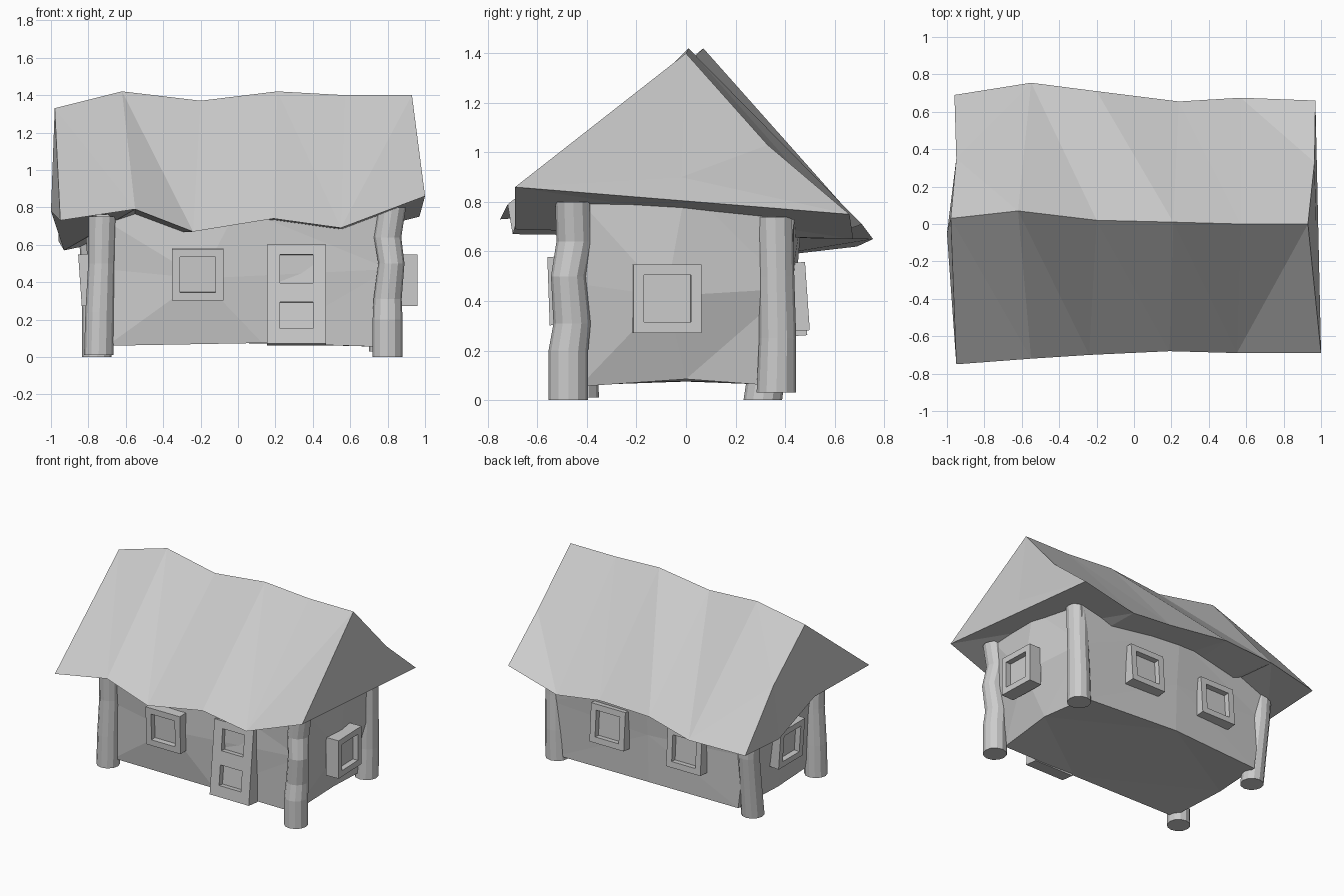
import bpy, bmesh
from math import radians, cos, sin, tau
from mathutils import Matrix, Vector

if "Cube" in bpy.data.objects:
    bpy.data.objects.remove(bpy.data.objects["Cube"])


def add_object(name, bm):
    bmesh.ops.recalc_face_normals(bm, faces=bm.faces[:])
    mesh = bpy.data.meshes.new(name)
    bm.to_mesh(mesh)
    bm.free()
    ob = bpy.data.objects.new(name, mesh)
    bpy.context.collection.objects.link(ob)
    return ob


# Sagging thatched roof: ridge and two eave lines, closed into a solid
def build_roof():
    ridge = [(-.98, .03, 1.33), (-.62, .07, 1.42), (-.2, .02, 1.37),
             (.21, .01, 1.42), (.57, 0, 1.40), (.93, 0, 1.40)]
    front = [(-.95, -.75, .73), (-.55, -.72, .79), (-.24, -.70, .67),
             (.19, -.68, .74), (.55, -.69, .69), (1.0, -.69, .86)]
    back = [(-.96, .69, .62), (-.55, .755, .65), (-.2, .71, .71),
            (.24, .655, .69), (.57, .675, .65), (.97, .66, .75)]
    bm = bmesh.new()
    r, f, b = [[bm.verts.new(p) for p in line] for line in (ridge, front, back)]
    left_mid, left_low, left_slope = [bm.verts.new(p) for p in (
        (-1.0, -.05, .78), (-.93, .26, .57), (-.95, .35, 1.0))]
    right_mid, right_slope = [bm.verts.new(p) for p in (
        (.975, -.02, .90), (.965, .33, 1.03))]

    def face(*v):
        bm.faces.new(v)

    for i in range(5):
        # front slope, creases swap direction at the right end
        if i < 4:
            face(r[i], f[i], f[i + 1])
            face(r[i], f[i + 1], r[i + 1])
        else:
            face(r[i], f[i], r[i + 1])
            face(f[i], f[i + 1], r[i + 1])
        # back slope
        if i == 0:
            face(left_slope, r[0], r[1])
            face(left_slope, r[1], b[1])
            face(left_slope, b[1], b[0])
        elif i == 4:
            face(r[4], r[5], right_slope)
            face(r[4], right_slope, b[4])
            face(right_slope, b[5], b[4])
        else:
            face(r[i], r[i + 1], b[i])
            face(r[i + 1], b[i + 1], b[i])
        # underside
        if i == 0:
            face(f[0], left_mid, f[1])
            face(left_mid, left_low, f[1])
            face(left_low, b[1], f[1])
            face(left_low, b[0], b[1])
        else:
            face(f[i], b[i], f[i + 1])
            face(b[i], b[i + 1], f[i + 1])
    # gable ends
    face(r[0], left_mid, f[0])
    face(r[0], left_slope, left_mid)
    face(left_slope, left_low, left_mid)
    face(left_slope, b[0], left_low)
    face(r[5], f[5], right_mid)
    face(r[5], right_mid, right_slope)
    face(right_slope, right_mid, b[5])
    face(f[5], b[5], right_mid)
    add_object("roof", bm)


# Bulging plaster walls: three rings of corner and mid-wall points
def build_walls():
    rings = [
        [(-.70, -.43, .06), (.13, -.46, .075), (.75, -.43, .055), (.77, 0, .085),
         (.75, .40, .055), (.0, .43, .075), (-.70, .40, .06), (-.74, 0, .075)],
        [(-.72, -.43, .47), (-.20, -.50, .42), (.81, -.44, .47), (.88, -.08, .42),
         (.80, .42, .45), (.0, .44, .42), (-.75, .40, .45), (-.80, 0, .42)],
        [(-.76, -.45, .76), (.0, -.48, .80), (.84, -.46, .84), (.87, 0, .86),
         (.82, .44, .80), (.0, .47, .76), (-.78, .44, .70), (-.82, 0, .76)],
    ]
    bm = bmesh.new()
    rows = [[bm.verts.new(p) for p in ring] for ring in rings]
    for lo, hi in zip(rows, rows[1:]):
        for i in range(8):
            j = (i + 1) % 8
            bm.faces.new((lo[i], lo[j], hi[j], hi[i]))
    bm.faces.new(rows[0])
    bm.faces.new(rows[-1])
    bmesh.ops.triangulate(bm, faces=bm.faces[:])
    add_object("walls", bm)


# Crooked corner post: 12-sided tube through (x, y, z, radius) points
def build_post(name, path, sides=12):
    bm = bmesh.new()
    rows = [[bm.verts.new((x + r * cos(tau * k / sides), y + r * sin(tau * k / sides), z))
             for k in range(sides)] for x, y, z, r in path]
    for lo, hi in zip(rows, rows[1:]):
        for k in range(sides):
            j = (k + 1) % sides
            bm.faces.new((lo[k], lo[j], hi[j], hi[k]))
    bm.faces.new(rows[0])
    bm.faces.new(rows[-1])
    add_object(name, bm)


# Panel facing -y with recessed cells at the odd column/row crossings
def build_panel(name, xs, zs, loc, yaw=0, tilt=0, depth=.1, recess=.04):
    bm = bmesh.new()
    grid = [[bm.verts.new((x, 0, z)) for x in xs] for z in zs]
    cells = {}
    for i in range(len(zs) - 1):
        for j in range(len(xs) - 1):
            cells[i, j] = bm.faces.new((grid[i][j], grid[i][j + 1],
                                        grid[i + 1][j + 1], grid[i + 1][j]))
    rim = [e for e in bm.edges if e.is_boundary]
    ext = bmesh.ops.extrude_edge_only(bm, edges=rim)["geom"]
    for v in ext:
        if isinstance(v, bmesh.types.BMVert):
            v.co.y += depth
    bmesh.ops.holes_fill(bm, edges=[e for e in bm.edges if e.is_boundary], sides=0)
    for (i, j), f in cells.items():
        if i % 2 and j % 2:
            out = bmesh.ops.extrude_discrete_faces(bm, faces=[f])["faces"][0]
            for v in out.verts:
                v.co.y += recess
    ob = add_object(name, bm)
    ob.matrix_world = (Matrix.Translation(Vector(loc)) @ Matrix.Rotation(radians(yaw), 4, 'Z')
                       @ Matrix.Rotation(radians(tilt), 4, 'X'))


build_roof()
build_walls()

build_post("front_right_post", [(.80, -.475, 0, .08), (.80, -.475, .2, .08),
                                (.80, -.46, .31, .075), (.82, -.475, .50, .07),
                                (.80, -.45, .64, .073), (.825, -.455, .80, .073)])
build_post("front_left_post", [(-.745, -.43, .01, .078), (-.74, -.43, .24, .076),
                               (-.73, -.43, .5, .071), (-.725, -.44, .75, .075)])
build_post("back_right_post", [(.78, .365, .03, .08), (.785, .37, .25, .075),
                               (.79, .365, .5, .072), (.79, .36, .74, .075)])
build_post("back_left_post", [(-.755, .31, 0, .078), (-.76, .34, .22, .074),
                              (-.765, .37, .45, .072), (-.78, .37, .71, .075)])

# Windows share one frame size
wx = [-.138, -.095, .095, .138]
for name, loc, yaw, tilt in [("front_window", (-.215, -.555, .44), 0, 2),
                             ("right_window", (.955, -.075, .41), 92, 0),
                             ("left_window", (-.845, -.01, .41), -90, 4),
                             ("back_right_window", (.29, .49, .42), 180, -4),
                             ("back_left_window", (-.32, .48, .40), 180, -4)]:
    build_panel(name, wx, wx, loc, yaw, tilt)

# Door with two recessed panels
build_panel("door", [-.155, -.085, .09, .16], [-.265, -.185, -.04, .06, .215, .268],
            (.31, -.52, .335), 0, -6)
